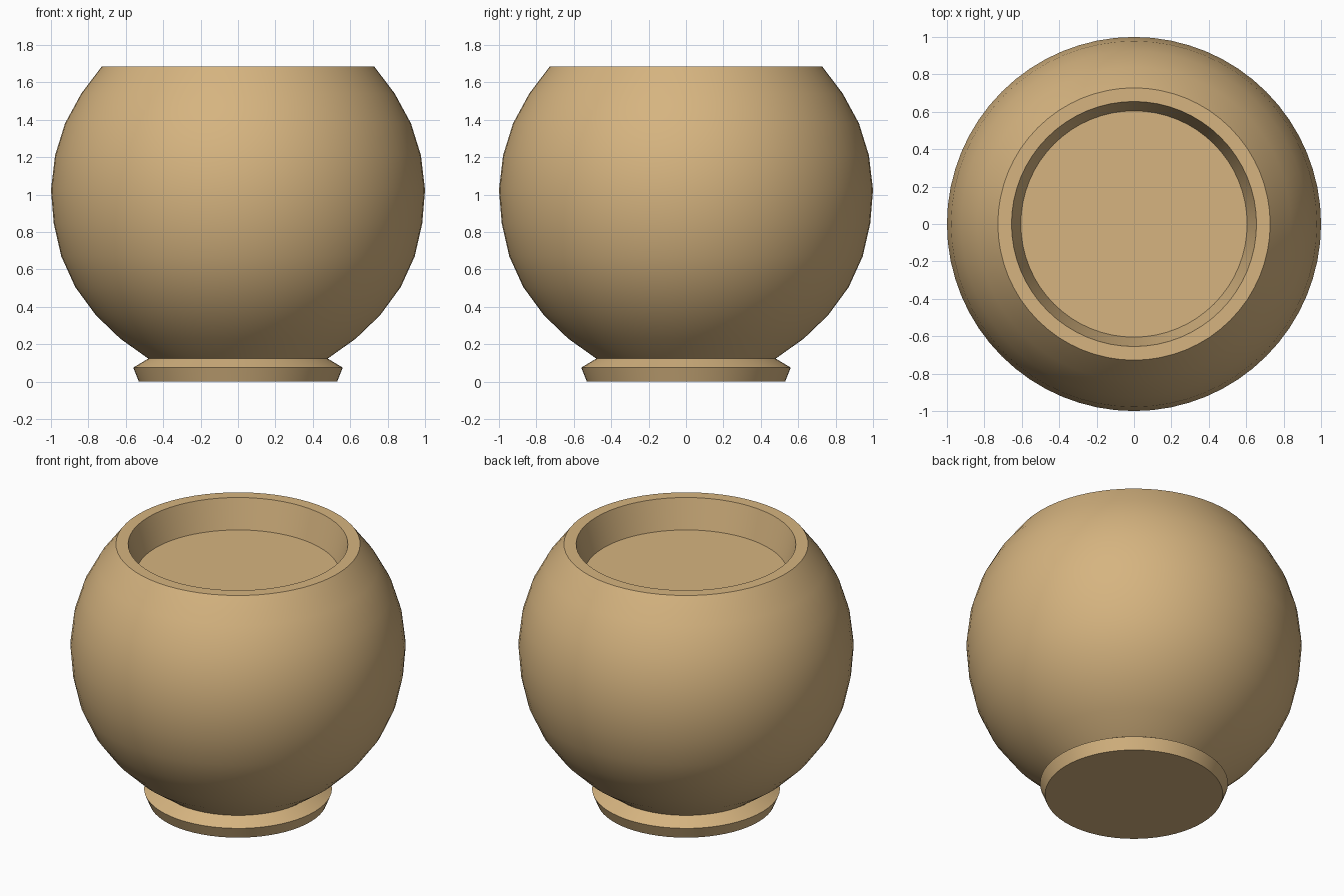
import bpy, bmesh, math

cube = bpy.data.objects.get("Cube")
if cube:
    bpy.data.objects.remove(cube, do_unlink=True)

SEGMENTS = 64

# Single clay colour
clay = bpy.data.materials.new("tan clay")
clay.use_nodes = True
tan = (0.67, 0.456, 0.215, 1)
clay.diffuse_color = tan
clay.node_tree.nodes["Principled BSDF"].inputs["Base Color"].default_value = tan


def lathe(name, profile):
    """Turn a (radius, height) profile, listed from bottom outwards, around z."""
    bm = bmesh.new()
    verts = [bm.verts.new((r, 0, z)) for r, z in profile]
    edges = [bm.edges.new(pair) for pair in zip(verts, verts[1:])]
    bmesh.ops.spin(bm, geom=verts + edges, cent=(0, 0, 0), axis=(0, 0, 1),
                   angle=math.tau, steps=SEGMENTS, use_duplicate=False)
    bmesh.ops.remove_doubles(bm, verts=bm.verts, dist=0.0005)
    # Profiles run upward on the outside, so spun faces must point outward
    bm.normal_update()
    if min(bm.faces, key=lambda f: -f.calc_center_median().x).normal.x < 0:
        bmesh.ops.reverse_faces(bm, faces=bm.faces)
    mesh = bpy.data.meshes.new(name)
    bm.to_mesh(mesh)
    bm.free()
    mesh.materials.append(clay)
    obj = bpy.data.objects.new(name, mesh)
    bpy.context.collection.objects.link(obj)
    bpy.ops.object.select_all(action="DESELECT")
    obj.select_set(True)
    bpy.context.view_layer.objects.active = obj
    bpy.ops.object.shade_smooth_by_angle(angle=math.radians(25))
    return obj


# Flared foot ring with a closed underside
lathe("foot", [(0, 0), (0.53, 0), (0.56, 0.075), (0.48, 0.123)])

# Round bowl: outer wall, flat rim, tapered inner wall and shallow floor
lathe("bowl", [
    (0.48, 0.123), (0.63, 0.23), (0.76, 0.355), (0.87, 0.505),
    (0.945, 0.67), (0.985, 0.845), (1.0, 1.025), (0.978, 1.21),
    (0.925, 1.38), (0.838, 1.54), (0.728, 1.685),
    (0.655, 1.685), (0.605, 1.495), (0, 1.495),
])
